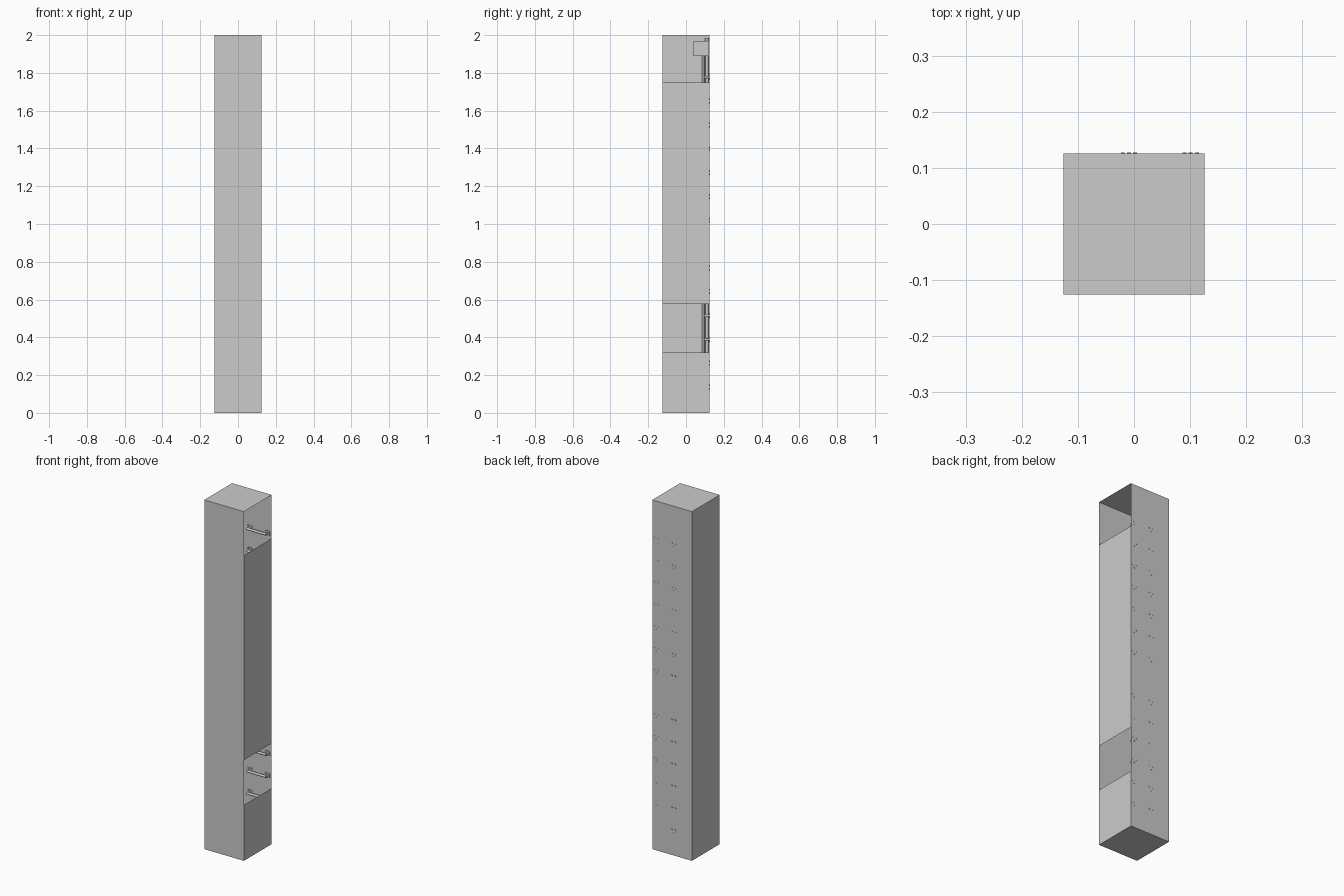
import bpy, bmesh, math
from mathutils import Vector

if "Cube" in bpy.data.objects:
    bpy.data.objects.remove(bpy.data.objects["Cube"])

H = 0.1255   # half width of the shaft


def finish(name, bm, smooth=False):
    me = bpy.data.meshes.new(name)
    bm.to_mesh(me)
    bm.free()
    ob = bpy.data.objects.new(name, me)
    bpy.context.collection.objects.link(ob)
    if smooth:
        bpy.ops.object.select_all(action='DESELECT')
        ob.select_set(True)
        bpy.context.view_layer.objects.active = ob
        bpy.ops.object.shade_smooth_by_angle(angle=math.radians(40))
    return ob


def quad(bm, *pts):
    bm.faces.new([bm.verts.new(p) for p in pts])


def wall(bm, a, b, z0, z1):
    quad(bm, (*a, z0), (*b, z0), (*b, z1), (*a, z1))


def rod(bm, a, b, r, n=10):
    a, b = Vector(a), Vector(b)
    d = b - a
    vs = bmesh.ops.create_cone(bm, cap_ends=True, segments=n, radius1=r,
                               radius2=r, depth=d.length)['verts']
    bmesh.ops.rotate(bm, verts=vs, matrix=d.to_track_quat('Z', 'Y').to_matrix())
    bmesh.ops.translate(bm, verts=vs, vec=(a + b) / 2)


def box(bm, lo, hi):
    lo, hi = Vector(lo), Vector(hi)
    vs = bmesh.ops.create_cube(bm, size=1)['verts']
    bmesh.ops.scale(bm, verts=vs, vec=hi - lo)
    bmesh.ops.translate(bm, verts=vs, vec=(lo + hi) / 2)


# Thin shaft shell: front, left and back walls, floor and roof
bm = bmesh.new()
wall(bm, (-H, -H), (H, -H), 0, 2)
wall(bm, (-H, H), (-H, -H), 0, 2)
wall(bm, (H, H), (-H, H), 0, 2)
quad(bm, (-H, -H, 2), (H, -H, 2), (H, H, 2), (-H, H, 2))
quad(bm, (-H, H, 0), (H, H, 0), (H, -H, 0), (-H, -H, 0))
# Right wall, leaving a low and a high doorway open
wall(bm, (H, -H), (H, H), 0, 0.32)
wall(bm, (H, -H), (H, H), 0.577, 1.75)
bmesh.ops.remove_doubles(bm, verts=bm.verts, dist=1e-5)
finish("shaft_shell", bm)

# Ladder rungs: bar, two standoffs, foot plates and bolts through the back wall
rungs = [0.137 + 0.1262 * i for i in range(6)] + [1.02 + 0.1262 * i for i in range(7)]
bm = bmesh.new()
XL, XR, YB = -0.009, 0.101, 0.103
for z in rungs:
    rod(bm, (XL - 0.006, YB, z), (XR + 0.006, YB, z), 0.007)
    for x in (XL, XR):
        rod(bm, (x, YB, z), (x, H - 0.002, z), 0.006)
        box(bm, (x - 0.015, H - 0.004, z - 0.013), (x + 0.015, H - 0.001, z + 0.013))
        for dx, dz in ((-0.011, 0.009), (0.011, 0.009), (0, -0.009)):
            rod(bm, (x + dx, H - 0.006, z + dz), (x + dx, 0.127, z + dz), 0.004, 6)
finish("ladder_rungs", bm, True)

# Conduits rising in the back left corner
bm = bmesh.new()
for y, r in ((0.091, 0.006), (0.111, 0.008)):
    rod(bm, (-0.1, y, 0.0), (-0.1, y, 1.9), r)
finish("conduits", bm, True)

# Junction box at the head of the conduits, with a small cable gland
bm = bmesh.new()
box(bm, (-H, 0.04, 1.89), (-0.07, 0.12, 1.97))
finish("junction_box", bm)
bm = bmesh.new()
rod(bm, (-0.1, 0.11, 1.96), (-0.1, 0.11, 1.985), 0.009)
finish("cable_gland", bm, True)
